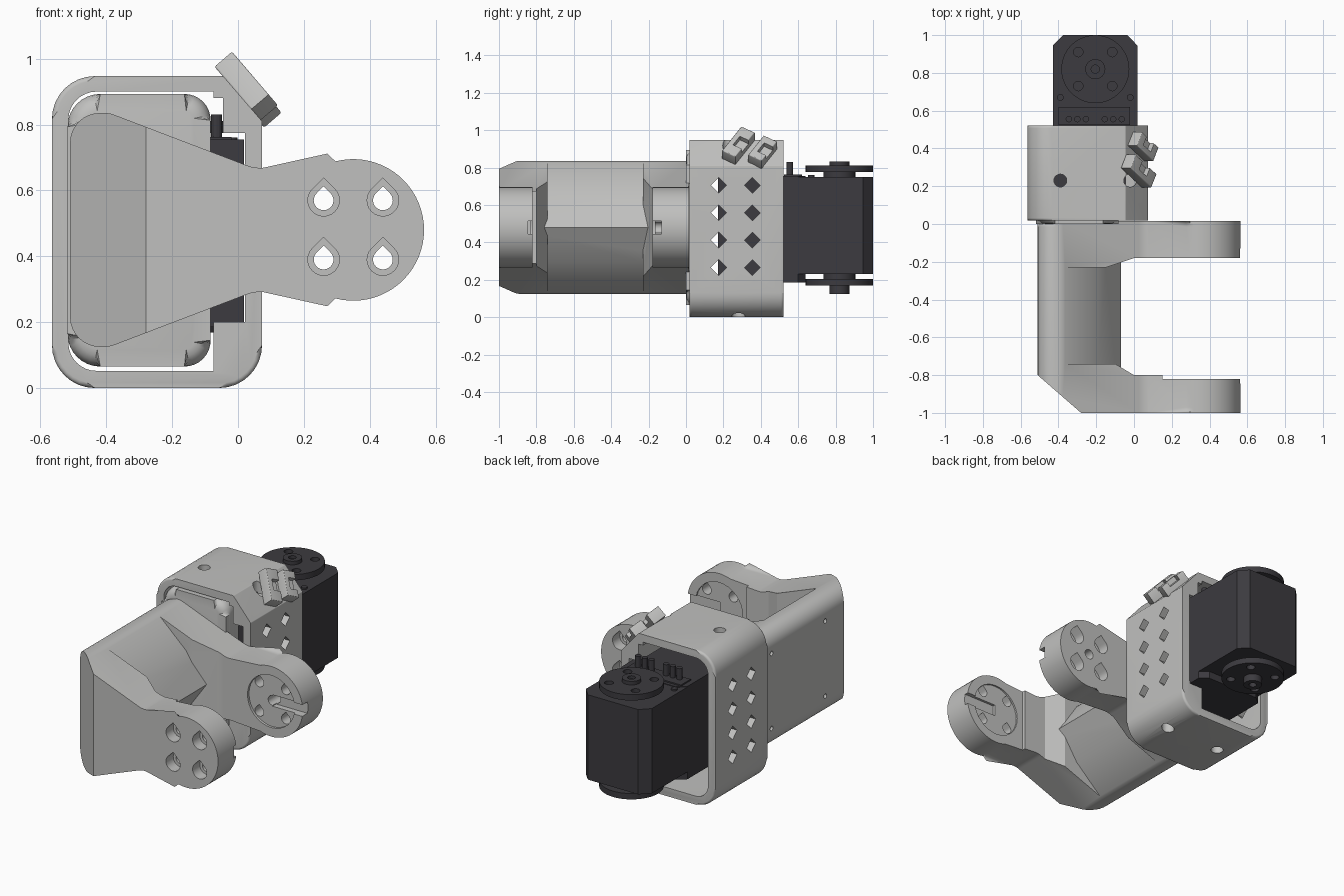
import bpy, bmesh, math
from mathutils import Vector, Matrix

if "Cube" in bpy.data.objects:
    bpy.data.objects.remove(bpy.data.objects["Cube"])


def material(name, rgb):
    m = bpy.data.materials.new(name)
    m.use_nodes = True
    m.diffuse_color = (*rgb, 1)
    m.node_tree.nodes["Principled BSDF"].inputs["Base Color"].default_value = (*rgb, 1)
    return m


GREY = material("light grey plastic", (0.53, 0.53, 0.52))
DARK = material("charcoal plastic", (0.045, 0.043, 0.05))


def fillet(corners, steps=8):
    """Round each (x, y, radius) corner of a closed outline."""
    out = []
    for i, (x, y, r) in enumerate(corners):
        p = Vector((x, y, 0))
        if r == 0:
            out.append((x, y))
            continue
        a = (Vector((*corners[i - 1][:2], 0)) - p).normalized()
        b = (Vector((*corners[(i + 1) % len(corners)][:2], 0)) - p).normalized()
        half = a.angle(b) / 2
        c = p + (a + b).normalized() * (r / math.sin(half))
        s = p + a * (r / math.tan(half)) - c
        e = p + b * (r / math.tan(half)) - c
        for k in range(steps + 1):
            q = c + s.slerp(e, k / steps).normalized() * r
            out.append((q.x, q.y))
    return out


def arc(cx, cy, r, start, end, n):
    angles = [math.radians(start + (end - start) * k / n) for k in range(n + 1)]
    return [(cx + r * math.cos(t), cy + r * math.sin(t)) for t in angles]


def circle(cx, cy, r, n=32):
    return arc(cx, cy, r, 0, 360, n)[:-1]


def teardrop(cx, cy, r):
    return arc(cx, cy, r, -225, 45, 18) + [(cx, cy + r * math.sqrt(2))]


def rect(x0, y0, x1, y1):
    return [(x0, y0), (x1, y0), (x1, y1), (x0, y1)]


def prism(name, pts, axis, lo, hi, mat=GREY, bevel=0):
    """Extrude an outline along an axis, optionally rounding the rim edges."""
    place = {"x": lambda u, v, t: (t, u, v), "y": lambda u, v, t: (u, t, v),
             "z": lambda u, v, t: (u, v, t)}[axis]
    bm = bmesh.new()
    rings = [[bm.verts.new(place(u, v, t)) for u, v in pts] for t in (lo, hi)]
    caps = [bm.faces.new(r) for r in rings]
    for i in range(len(pts)):
        bm.faces.new((rings[0][i - 1], rings[0][i], rings[1][i], rings[1][i - 1]))
    if bevel:
        edges = list({e for f in caps for e in f.edges})
        bmesh.ops.bevel(bm, geom=edges, offset=bevel, segments=4, profile=0.5,
                        affect="EDGES", clamp_overlap=False)
    bmesh.ops.recalc_face_normals(bm, faces=bm.faces)
    mesh = bpy.data.meshes.new(name)
    bm.to_mesh(mesh)
    bm.free()
    mesh.materials.append(mat)
    ob = bpy.data.objects.new(name, mesh)
    bpy.context.collection.objects.link(ob)
    return ob


def combine(ob, tool, operation="DIFFERENCE"):
    mod = ob.modifiers.new("cut", "BOOLEAN")
    mod.operation, mod.object, mod.solver = operation, tool, "EXACT"
    bpy.context.view_layer.update()
    done = ob.evaluated_get(bpy.context.evaluated_depsgraph_get())
    mesh = bpy.data.meshes.new_from_object(done)
    ob.modifiers.clear()
    ob.data = mesh
    bpy.data.objects.remove(tool)


def cut(ob, pts, axis, lo, hi):
    combine(ob, prism("cutter", pts, axis, lo, hi, ob.data.materials[0]))


# Fork bracket: side outline swept across, then hollowed between the two arms
MID, HX, HR = 0.48, 0.35, 0.215
lower = fillet([(-0.51, 0.48, 0), (-0.51, 0.125, 0.09), (-0.39, 0.125, 0.08),
                (0.05, 0.293, 0.12), (0.2765, 0.278, 0)])
head = arc(HX, MID, HR, -110, 110, 40)
upper = [(x, 2 * MID - z) for x, z in reversed(lower[1:-1])]
fork = prism("fork_bracket", lower[1:-1] + head + upper, "y", -1, 0.015, bevel=0.03)

gap = prism("gap", [(-0.37, 0.95), (-0.37, 0.83), (-0.19, 0.665), (-0.07, MID),
                    (-0.19, 0.295), (-0.37, 0.13), (-0.37, 0.01), (1, 0.01), (1, 0.95)],
            "y", -0.9, -0.1)
inner = prism("inner", [(-0.6, -0.23), (-0.15, -0.23), (0, -0.18), (1, -0.18), (1, -0.82),
                        (0.15, -0.82), (0.15, -0.8), (0, -0.8), (-0.1, -0.74),
                        (-0.6, -0.74)], "z", -0.1, 1.1)
combine(gap, inner, "INTERSECT")
combine(fork, gap)
cut(fork, [(-0.6, -0.722), (-0.6, -1.1), (-0.165, -1.1)], "z", 0, 1)

# Teardrop bolt holes with counterbores, horn recess and key slot
for dx in (-0.09, 0.09):
    for dz in (-0.09, 0.09):
        cut(fork, teardrop(HX + dx, MID + dz, 0.03), "y", -1.1, 0.1)
        for lo, hi in ((-1.1, -0.93), (-0.055, 0.1)):
            cut(fork, teardrop(HX + dx, MID + dz, 0.048), "y", lo, hi)
cut(fork, circle(HX, MID, 0.03), "y", -0.3, 0.1)
cut(fork, circle(HX, MID, 0.16), "y", -0.83, -0.165)
cut(fork, rect(HX, 0.445, 0.7, 0.515), "y", -0.845, -0.13)
for y in (-0.1, -0.62):
    for z in (0.25, 0.71):
        cut(fork, circle(y, z, 0.014, 12), "x", -0.6, -0.47)

# Rounded plug joining the fork to the housing
plug = prism("housing_plug", fillet([(-0.518, 0.065, 0.1), (-0.083, 0.065, 0.08),
             (-0.083, 0.893, 0.08), (-0.518, 0.893, 0.1)]), "y", 0.0, 0.125, bevel=0.05)

# Housing: a thick-walled sleeve with one chamfered corner
housing = prism("housing", fillet([(-0.565, 0, 0.13), (0.073, 0, 0.13), (0.073, 0.81, 0.01),
                (-0.045, 0.947, 0.01), (-0.565, 0.947, 0.13)]), "y", 0.018, 0.522, bevel=0.014)
cut(housing, fillet([(-0.515, 0.052, 0.085), (-0.075, 0.052, 0), (-0.075, 0.2, 0),
                     (0.022, 0.2, 0), (0.022, 0.775, 0), (-0.045, 0.775, 0),
                     (-0.045, 0.88, 0), (-0.075, 0.88, 0), (-0.075, 0.9, 0),
                     (-0.515, 0.9, 0.085)]), "y", -0.1, 0.7)
for y in (0.175, 0.355):
    for z in (0.265, 0.412, 0.558, 0.705):
        for x in (-0.54, 0.05):
            cut(housing, circle(y, z, 0.042, 4), "x", x - 0.05, x + 0.05)
for x in (-0.39, -0.02):
    cut(housing, circle(x, 0.23, 0.034, 20), "z", 0.87, 1)
    cut(housing, circle(x, 0.28, 0.036, 20), "z", -0.1, 0.09)

# Two slanted cable clips on the chamfered corner
normal = Vector((0.76, 0, 0.65))
along = Vector((-0.14, 0.12, 0.14))
along = (along - normal * along.dot(normal) / normal.length_squared).normalized()
normal.normalize()
side = normal.cross(along)
for label, centre, length in (("front", (0.025, 0.28, 0.917), 0.2),
                              ("rear", (0.047, 0.41, 0.882), 0.16)):
    clip = prism(label + "_cable_clip", rect(-length / 2, -0.042, length / 2, 0.042),
                 "z", -0.035, 0.035, bevel=0.006)
    cut(clip, rect(-0.035, -0.06, 0.035, 0.012), "z", 0.005, 0.1)
    turn = Matrix((along, side, normal)).transposed().to_4x4()
    clip.data.transform(Matrix.Translation(centre) @ turn)

# Servo body with chamfered rear corners and a lower flange
SX, SY = -0.205, 0.82
prism("servo_body", [(-0.43, 0.17), (0.018, 0.17), (0.018, 0.945), (-0.035, 1),
                     (-0.375, 1), (-0.43, 0.945)], "z", 0.23, 0.75, DARK)
prism("servo_flange", [(-0.43, 0.17), (0.018, 0.17), (0.018, 0.6), (-0.03, 0.64),
                       (-0.38, 0.64), (-0.43, 0.6)], "z", 0.185, 0.754, DARK)
prism("servo_connector_plate", rect(-0.4, 0.525, -0.02, 0.62), "z", 0.75, 0.762, DARK)
for x in (-0.345, -0.3, -0.255, -0.155, -0.11, -0.065):
    prism("connector_pin", circle(x, 0.555, 0.017, 12), "z", 0.75, 0.83, DARK)
for x in (-0.39, -0.02):
    prism("flange_screw", circle(x, 0.67, 0.018, 16), "z", 0.74, 0.76, DARK)

# Matching horns above and below the servo
for label, base, d in (("top", 0.745, 1), ("bottom", 0.235, -1)):
    def span(a, b):
        return sorted((base + d * a, base + d * b))
    prism(label + "_horn_neck", circle(SX, SY, 0.085), "z", *span(0, 0.035), DARK)
    horn = prism(label + "_horn", circle(SX, SY, 0.18, 56), "z", *span(0.03, 0.066), DARK)
    for ax in (-0.09, 0.09):
        for ay in (-0.09, 0.09):
            cut(horn, circle(SX + ax, SY + ay, 0.025, 20), "z", *span(0.01, 0.1))
    hub = prism(label + "_horn_hub", circle(SX, SY, 0.053), "z", *span(0.06, 0.088 if d > 0 else 0.11), DARK)
    cut(hub, circle(SX, SY, 0.022, 20), "z", *span(0.07, 0.15))

# Smooth curved surfaces, keep hard edges
bpy.ops.object.select_all(action="DESELECT")
for ob in bpy.context.collection.objects:
    if ob.type == "MESH":
        ob.select_set(True)
        bpy.context.view_layer.objects.active = ob
bpy.ops.object.shade_smooth_by_angle(angle=math.radians(28))
